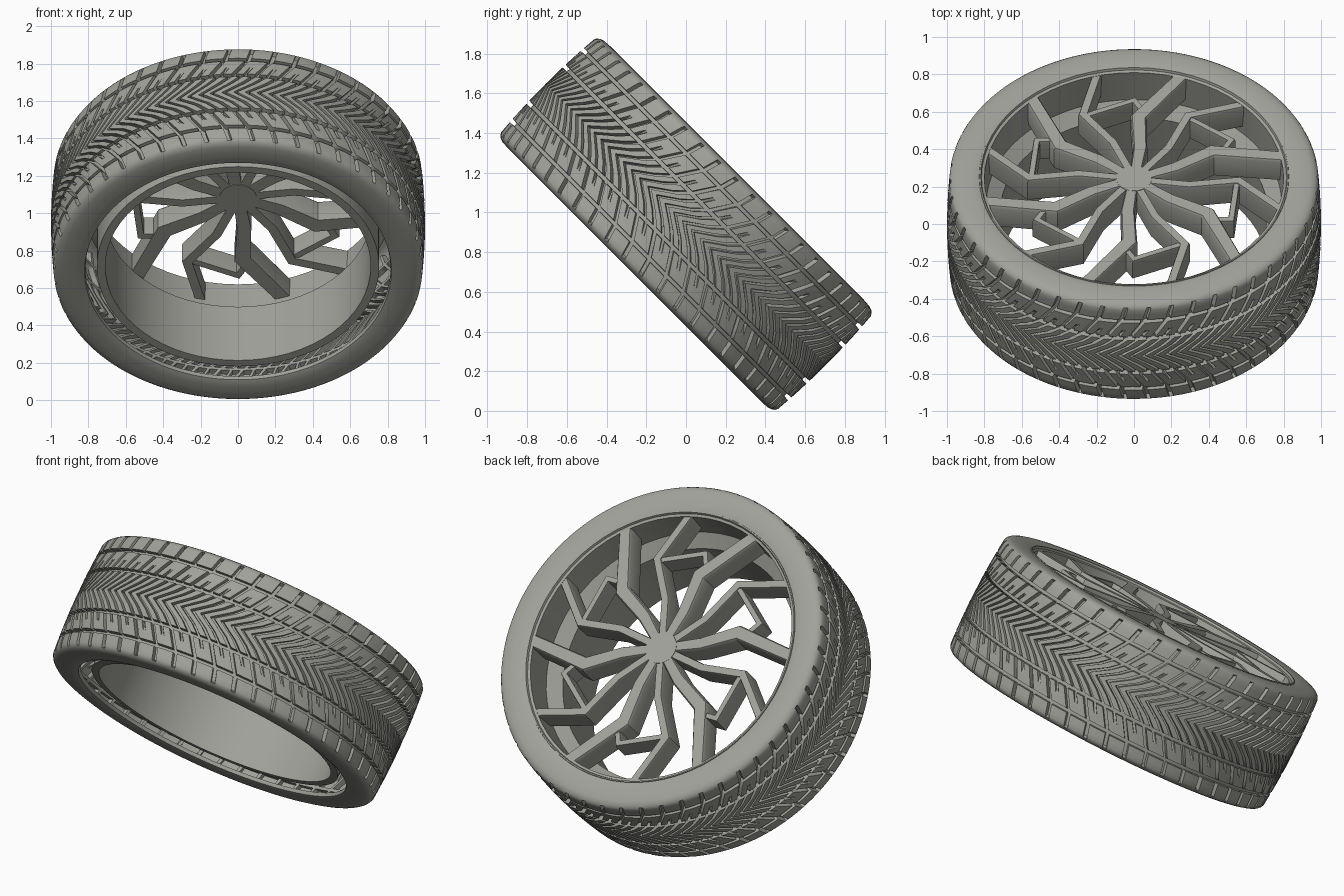
import bpy, bmesh, math
from mathutils import Matrix, Vector

if "Cube" in bpy.data.objects:
    bpy.data.objects.remove(bpy.data.objects["Cube"])

# Wheel frame: local z is the axle, spoke face on +z; then tipped back 45 degrees
TILT = Matrix.Translation((0, 0, 0.941)) @ Matrix.Rotation(-math.pi / 4, 4, 'X')
parts = []
grey = bpy.data.materials.new("dark_grey")
grey.diffuse_color = (0.36, 0.36, 0.33, 1)
grey.use_nodes = True
grey.node_tree.nodes["Principled BSDF"].inputs["Base Color"].default_value = grey.diffuse_color


def finish(bm, name):
    bmesh.ops.recalc_face_normals(bm, faces=bm.faces)
    me = bpy.data.meshes.new(name)
    bm.to_mesh(me)
    bm.free()
    me.materials.append(grey)
    ob = bpy.data.objects.new(name, me)
    bpy.context.collection.objects.link(ob)
    ob.matrix_world = TILT
    parts.append(ob)
    return ob


def pol(r, deg, z=0.0):
    a = math.radians(deg)
    return Vector((r * math.cos(a), r * math.sin(a), z))


def lathe(name, profile, n=64):
    bm = bmesh.new()
    rings = [[bm.verts.new(pol(r, 360 * i / n, z)) for i in range(n)] for r, z in profile]
    for p, q in zip(rings, rings[1:] + rings[:1]):
        for i in range(n):
            j = (i + 1) % n
            bm.faces.new((p[i], p[j], q[j], q[i]))
    return finish(bm, name)


# Tyre shell: directional tread, grooves pressed into a curved grid
COUNT = 50
STEP = 360 / COUNT
DEPTH = 0.03


def tread_radius(z):
    return 1.0 - 0.13 * z * z


def sweep(z):
    t = abs(z)
    return 85 * min(t, 0.07) + 62 * min(max(t - 0.07, 0), 0.07) + 38 * min(max(t - 0.14, 0), 0.12) \
        + 16 * max(t - 0.26, 0)


# half-width stations: (z, radius or None for tread, rib groove?, cross groove?)
half = [(0.07, None, False, True), (0.118, None, False, True),
        (0.120, None, True, True), (0.138, None, True, True), (0.14, None, False, True),
        (0.19, None, False, True), (0.242, None, False, True), (0.244, None, True, True),
        (0.262, None, True, True), (0.264, None, False, True), (0.30, None, False, True),
        (0.330, None, False, True), (0.343, 0.979, False, False), (0.354, 0.966, False, False),
        (0.361, 0.945, False, False), (0.364, 0.905, False, False), (0.364, 0.87, False, False),
        (0.362, 0.84, False, False), (0.356, 0.82, False, False), (0.335, 0.815, False, False)]
stations = [(-z, r, g, c) for z, r, g, c in reversed(half)] + [(0, None, False, True)] + half
# angular steps in one block: (fraction, groove kind); kind 2 cuts the middle ribs only
cross = [(0.0, 0), (0.30, 0), (0.32, 2), (0.44, 2), (0.46, 0), (0.80, 0), (0.82, 1), (0.98, 1)]
bm = bmesh.new()
rows = []
for z, r, rib, lateral in stations:
    row = []
    for k in range(COUNT):
        for f, kind in cross:
            rad = r or tread_radius(z)
            cut = lateral and (kind == 1 or (kind == 2 and abs(z) < 0.15))
            if rib or cut:
                rad -= DEPTH
            row.append(bm.verts.new(pol(rad, (k + f) * STEP + sweep(z), z)))
    rows.append(row)
n = len(rows[0])
for p, q in zip(rows, rows[1:]):
    for i in range(n):
        j = (i + 1) % n
        bm.faces.new((p[i], p[j], q[j], q[i]))
finish(bm, "tyre")

# Rim: front lip, stepped well and rear barrel
lathe("rim", [(0.832, 0.345), (0.827, 0.363), (0.82, 0.363), (0.815, 0.35), (0.80, 0.345),
              (0.79, 0.15), (0.715, 0.09), (0.71, -0.32), (0.755, -0.32), (0.755, 0.08),
              (0.825, 0.15)])


# Spokes: mitred bars along a bent path, extruded in depth with bevelled top edges
def bar(bm, path, widths, top, bottom):
    left, right = [], []
    for i, p in enumerate(path):
        dirs = []
        if i:
            dirs.append((p - path[i - 1]).normalized())
        if i < len(path) - 1:
            dirs.append((path[i + 1] - p).normalized())
        t = sum(dirs, Vector()).normalized()
        w = widths[i] / 2 / max(t.dot(dirs[0]), 0.5)
        nrm = Vector((-t.y, t.x, 0)) * w
        left.append(p + nrm)
        right.append(p - nrm)
    sect = []
    for a, b in zip(left, right):
        m = (a + b) / 2
        tips = [m + (a - m) * 0.8, m + (b - m) * 0.8]
        cs = [(a, bottom), (a, top - 0.014), (tips[0], top), (tips[1], top),
              (b, top - 0.014), (b, bottom)]
        sect.append([bm.verts.new((v.x, v.y, z)) for v, z in cs])
    for p, q in zip(sect, sect[1:]):
        for i in range(6):
            j = (i + 1) % 6
            bm.faces.new((p[i], p[j], q[j], q[i]))
    bm.faces.new(sect[0])
    bm.faces.new(sect[-1])


wide, thin, link = bmesh.new(), bmesh.new(), bmesh.new()
for k in range(6):
    o = 60 * k
    bar(wide, [pol(0.03, 140 + o), pol(0.24, 142 + o), pol(0.47, 147 + o), pol(0.815, 132 + o)],
        [0.06, 0.075, 0.085, 0.075], 0.345, 0.20)
    bar(thin, [pol(0.03, 108 + o), pol(0.30, 112 + o), pol(0.56, 119 + o), pol(0.815, 104 + o)],
        [0.05, 0.05, 0.05, 0.05], 0.343, 0.20)
    bar(link, [pol(0.55, 118 + o), pol(0.60, 90 + o), pol(0.51, 84 + o)],
        [0.035, 0.035, 0.035], 0.338, 0.21)
finish(wide, "wide_spokes")
finish(thin, "thin_spokes")
finish(link, "spoke_links")

# Hub plate
bm = bmesh.new()
bmesh.ops.create_cone(bm, cap_ends=True, segments=24, radius1=0.10, radius2=0.095, depth=0.15,
                      matrix=Matrix.Translation((0, 0, 0.271)))
finish(bm, "hub")

# Smooth round surfaces, keep edges crisp
for ob in parts:
    ob.select_set(True)
bpy.context.view_layer.objects.active = parts[0]
bpy.ops.object.shade_smooth_by_angle(angle=math.radians(30))
